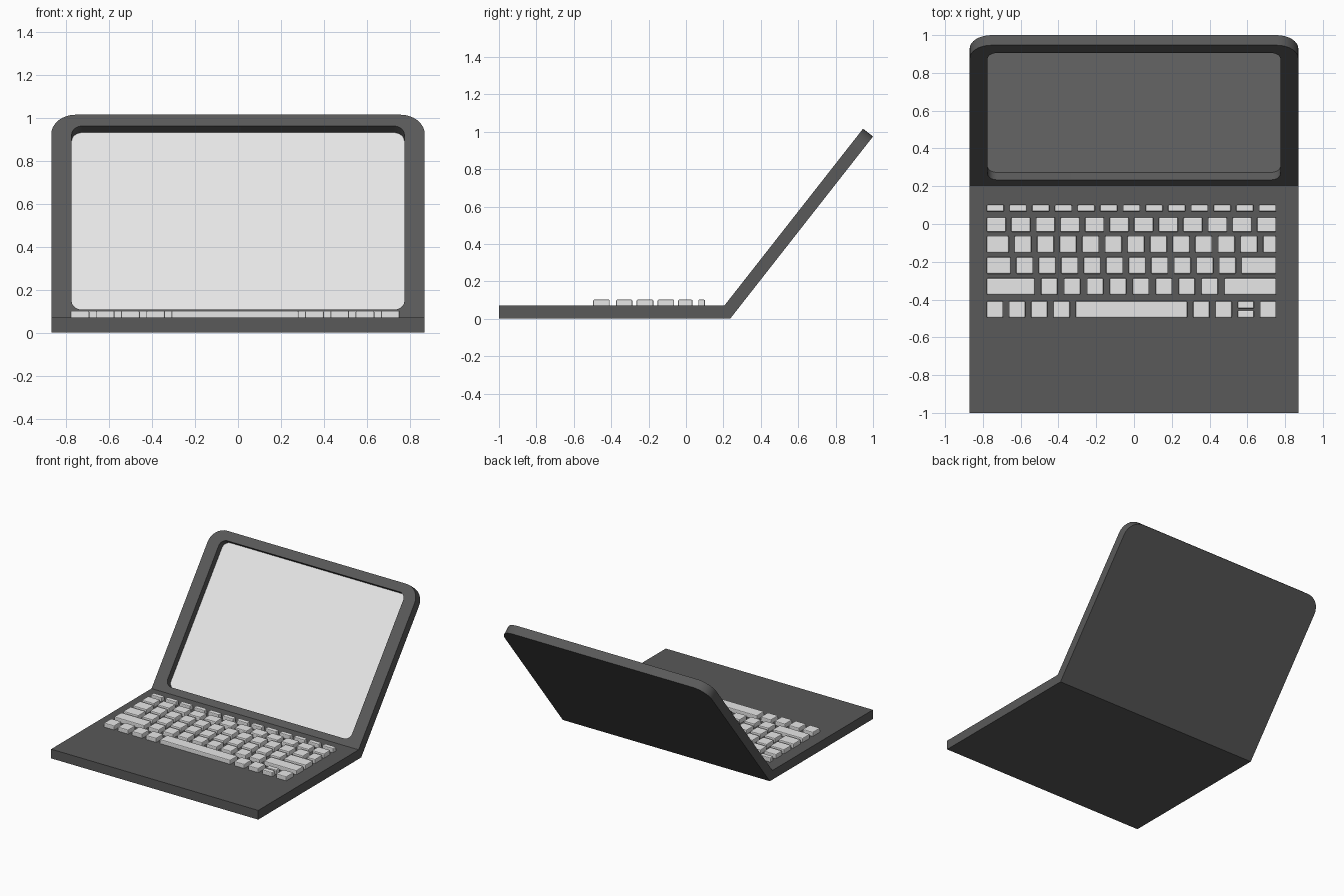
import bpy, bmesh, math

if "Cube" in bpy.data.objects:
    bpy.data.objects.remove(bpy.data.objects["Cube"])

# colours
def material(name, v):
    m = bpy.data.materials.new(name)
    m.diffuse_color = (v, v, v, 1)
    m.use_nodes = True
    m.node_tree.nodes["Principled BSDF"].inputs["Base Color"].default_value = m.diffuse_color
    return m

DARK = material("dark grey case", 0.1)
LIGHT = material("light grey", 0.8)

def finish(bm, name, mats, smooth=False):
    bmesh.ops.remove_doubles(bm, verts=bm.verts, dist=1e-5)
    bmesh.ops.recalc_face_normals(bm, faces=bm.faces)
    me = bpy.data.meshes.new(name)
    bm.to_mesh(me)
    bm.free()
    ob = bpy.data.objects.new(name, me)
    bpy.context.collection.objects.link(ob)
    for m in mats:
        me.materials.append(m)
    if smooth:
        bpy.ops.object.select_all(action='DESELECT')
        ob.select_set(True)
        bpy.context.view_layer.objects.active = ob
        bpy.ops.object.shade_smooth_by_angle(angle=math.radians(30))
    return ob

HW, TOP, HINGE = 0.87, 0.07, 0.205   # half width, deck height, hinge line

# base slab, with its rear end mitred against the lid
bm = bmesh.new()
profile = [(-1, 0), (0.236, 0), (HINGE, TOP), (-1, TOP)]
f = bm.faces.new([bm.verts.new((-HW, y, z)) for y, z in profile])
ext = bmesh.ops.extrude_face_region(bm, geom=[f])
bmesh.ops.translate(bm, vec=(2 * HW, 0, 0),
                    verts=[g for g in ext["geom"] if isinstance(g, bmesh.types.BMVert)])
finish(bm, "base", [DARK])

# lid: rounded loops in the leaning plane (s up the slope, d into the thickness)
DY, DZ, SEG = 0.617, 0.787, 8

def loop(bm, hw, s0, s1, rb, rt, d):
    pts = []
    corners = [(hw, s0, rb, -90, 1), (hw, s1, rt, 0, 1),
               (-hw, s1, rt, 90, 1), (-hw, s0, rb, 180, 1)]
    for x, s, r, a0, _ in corners:
        cx = x - math.copysign(r, x)
        cs = s + r if s == s0 else s - r
        for i in range(SEG + 1):
            a = math.radians(a0 + 90 * i / SEG)
            px, ps = cx + r * math.cos(a), cs + r * math.sin(a)
            pts.append(bm.verts.new((px, HINGE + DY * ps + DZ * d, TOP + DZ * ps - DY * d)))
    return pts

def bridge(bm, a, b):
    n = len(a)
    for i in range(n):
        j = (i + 1) % n
        bm.faces.new((a[i], a[j], b[j], b[i]))

bm = bmesh.new()
back = loop(bm, HW, -0.036, 1.202, 0, 0.115, 0.0676)
front = loop(bm, HW, 0, 1.202, 0, 0.115, 0)
rim = loop(bm, 0.775, 0.047, 1.135, 0.05, 0.05, 0)
recess = loop(bm, 0.775, 0.047, 1.135, 0.05, 0.05, 0.05)
for a, b in ((back, front), (front, rim), (rim, recess)):
    bridge(bm, a, b)
bm.faces.new(back)
screen = bm.faces.new(recess)
screen.material_index = 1            # display panel at the bottom of the recess
finish(bm, "lid_with_screen", [DARK, LIGHT], True)

# keyboard: rows of bevelled caps, gaps shared out evenly
def key(bm, x0, x1, y0, y1, z0=0.065, z1=0.102):
    part = bmesh.new()
    bmesh.ops.create_cube(part, size=1)
    for v in part.verts:
        v.co = (x0 if v.co.x < 0 else x1, y0 if v.co.y < 0 else y1, z0 if v.co.z < 0 else z1)
    edges = [e for e in part.edges if max(v.co.z for v in e.verts) > z1 - 1e-4]
    bmesh.ops.bevel(part, geom=edges, offset=0.006, segments=2, profile=0.5, affect='EDGES')
    tmp = bpy.data.meshes.new("tmp")
    part.to_mesh(tmp)
    part.free()
    bm.from_mesh(tmp)
    bpy.data.meshes.remove(tmp)

X0, X1 = -0.78, 0.753
rows = [  # name, y range, key widths
    ("function_keys", 0.066, 0.102, [0.092] * 13),
    ("number_keys", -0.042, 0.035, [0.102] * 12),
    ("upper_keys", -0.152, -0.063, [0.117] + [0.09] * 11 + [0.07]),
    ("middle_keys", -0.264, -0.175, [0.127] + [0.09] * 10 + [0.185]),
    ("lower_keys", -0.374, -0.287, [0.254] + [0.088] * 8 + [0.275]),
    ("space_bar_row", -0.496, -0.408, [0.087] * 4 + [0.592] + [0.087] * 4),
]
for name, y0, y1, widths in rows:
    bm = bmesh.new()
    gap = (X1 - X0 - sum(widths)) / (len(widths) - 1)
    x = X0
    for i, w in enumerate(widths):
        if name == "space_bar_row" and i == 7:   # split up/down arrow keys
            mid = (y0 + y1) / 2
            key(bm, x, x + w, y0, mid - 0.005)
            key(bm, x, x + w, mid + 0.005, y1)
        else:
            key(bm, x, x + w, y0, y1)
        x += w + gap
    finish(bm, name, [LIGHT])
